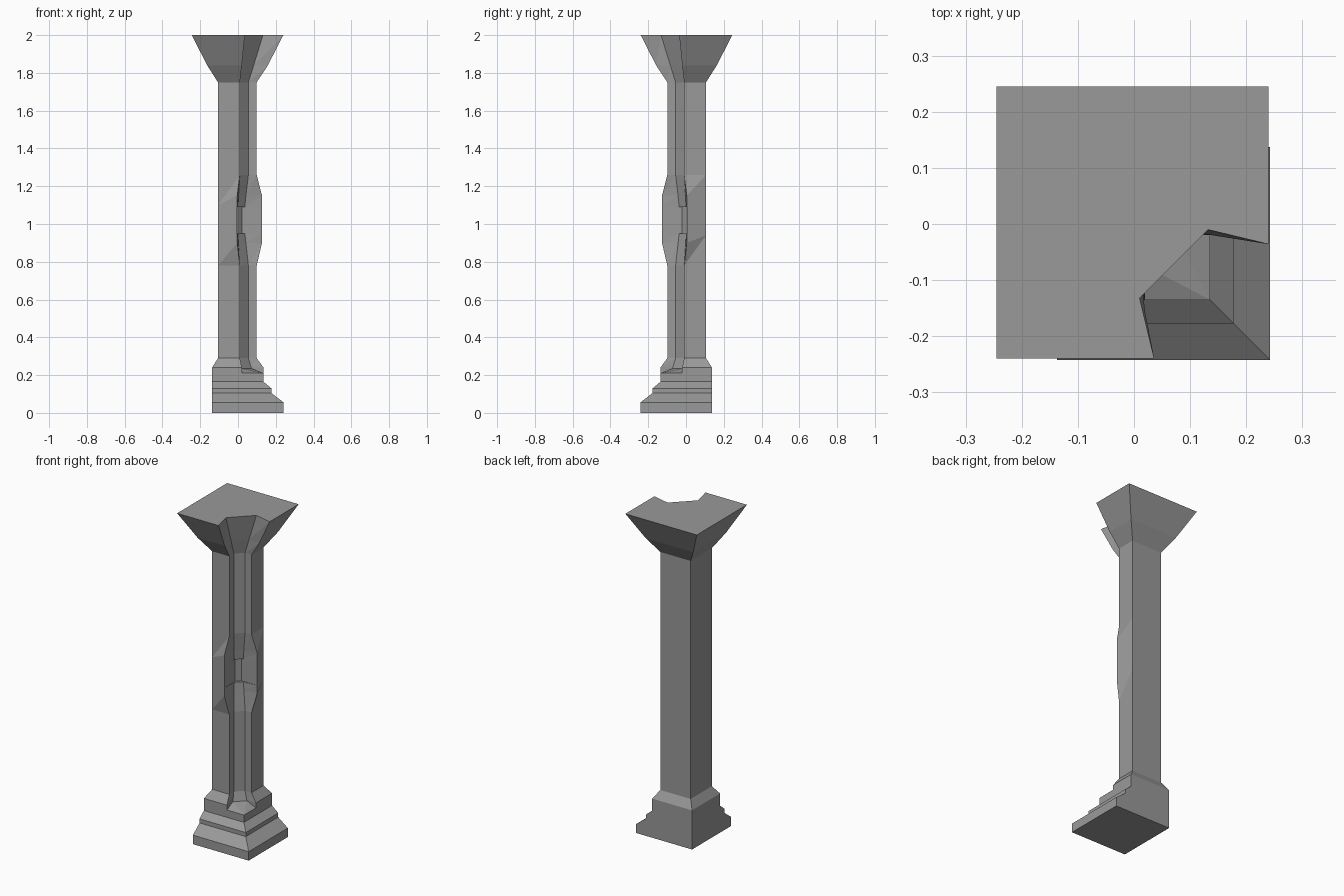
import bpy, bmesh

cube = bpy.data.objects.get("Cube")
if cube:
    bpy.data.objects.remove(cube, do_unlink=True)

STONE = (0.32, 0.32, 0.32, 1)
stone = bpy.data.materials.new("grey_stone")
stone.use_nodes = True
stone.diffuse_color = STONE
stone.node_tree.nodes["Principled BSDF"].inputs["Base Color"].default_value = STONE


def loft(bm, rings):
    """Bridge closed rings with triangles; returns the vertex rings."""
    loops = [[bm.verts.new(p) for p in ring] for ring in rings]
    n = len(loops[0])
    for low, high in zip(loops, loops[1:]):
        for i in range(n):
            j = (i + 1) % n
            bm.faces.new((low[i], low[j], high[j]))
            bm.faces.new((low[i], high[j], high[i]))
    return loops


def finish(name, bm):
    bmesh.ops.remove_doubles(bm, verts=bm.verts, dist=0.0005)
    bmesh.ops.dissolve_degenerate(bm, edges=bm.edges, dist=0.0003)
    bmesh.ops.dissolve_limit(bm, angle_limit=0.005, verts=bm.verts, edges=bm.edges)
    mesh = bpy.data.meshes.new(name)
    bm.to_mesh(mesh)
    bm.free()
    mesh.materials.append(stone)
    bpy.context.collection.objects.link(bpy.data.objects.new(name, mesh))


# Stepped base: flush at the back and left, stepped at the front and right
BACK = 0.137
steps = [(0, 0.242), (0.055, 0.242), (0.105, 0.177), (0.13, 0.177),
         (0.165, 0.135), (0.21, 0.135)]
bm = bmesh.new()
loops = loft(bm, [[(-BACK, BACK, z), (-BACK, -f, z), (f, -f, z), (f, BACK, z)]
                  for z, f in steps])
bm.faces.new(loops[0][::-1])
bm.faces.new(loops[-1])
finish("stepped_base", bm)


# Column section: a square whose front right corner is broken away
def section(z, back, front, lip, a, bx, by, z_left=None, z_right=None, z_in=None):
    zl, zr, zi = z_left or z, z_right or z, z_in or z
    return [(-back, back, z), (-back, -front, zl), (a, -lip, z), (bx, by, zi),
            (-by, -bx, zi), (lip, -a, z), (front, back, zr)]


shaft = (0.106, 0.099)
bulge = (*shaft, 0.127, -0.004)
sections = [
    section(0.21, BACK, 0.135, 0.135, 0.02, 0.015, -0.072, z_in=0.235),
    section(0.24, BACK, 0.135, 0.135, 0.02, 0.015, -0.07),
    section(0.29, *shaft, 0.099, 0.01, 0.01, -0.055),
    section(0.78, *shaft, 0.099, 0.01, 0.01, -0.055),
    # Swelling with a small recess in the broken face
    section(0.90, *bulge, 0.002, -0.042, z_right=0.94),
    section(0.95, *bulge, 0.0, -0.036),
    section(0.95, *bulge, -0.005, -0.02),
    section(1.09, *bulge, -0.005, -0.02),
    section(1.09, *bulge, 0.0, -0.036),
    section(1.15, *bulge, 0.003, -0.042, z_left=1.10),
    section(1.26, *shaft, 0.099, 0.01, 0.01, -0.055),
    section(1.75, *shaft, 0.099, 0.01, 0.01, -0.055),
    # Flared capital
    section(1.84, 0.163, 0.158, 0.158, 0.02, 0.011, -0.083),
    section(2.0, 0.245, 0.24, 0.24, 0.036, 0.01, -0.132),
]
bm = bmesh.new()
loops = loft(bm, sections)
bm.faces.new(loops[-1])

# Sloping floor of the break above the base
_, _, a, b, c, d, _ = loops[0]
corner = bm.verts.new((0.135, -0.135, 0.21))
for tri in ((corner, d, c), (corner, c, b), (corner, b, a)):
    bm.faces.new(tri)
finish("broken_column", bm)
